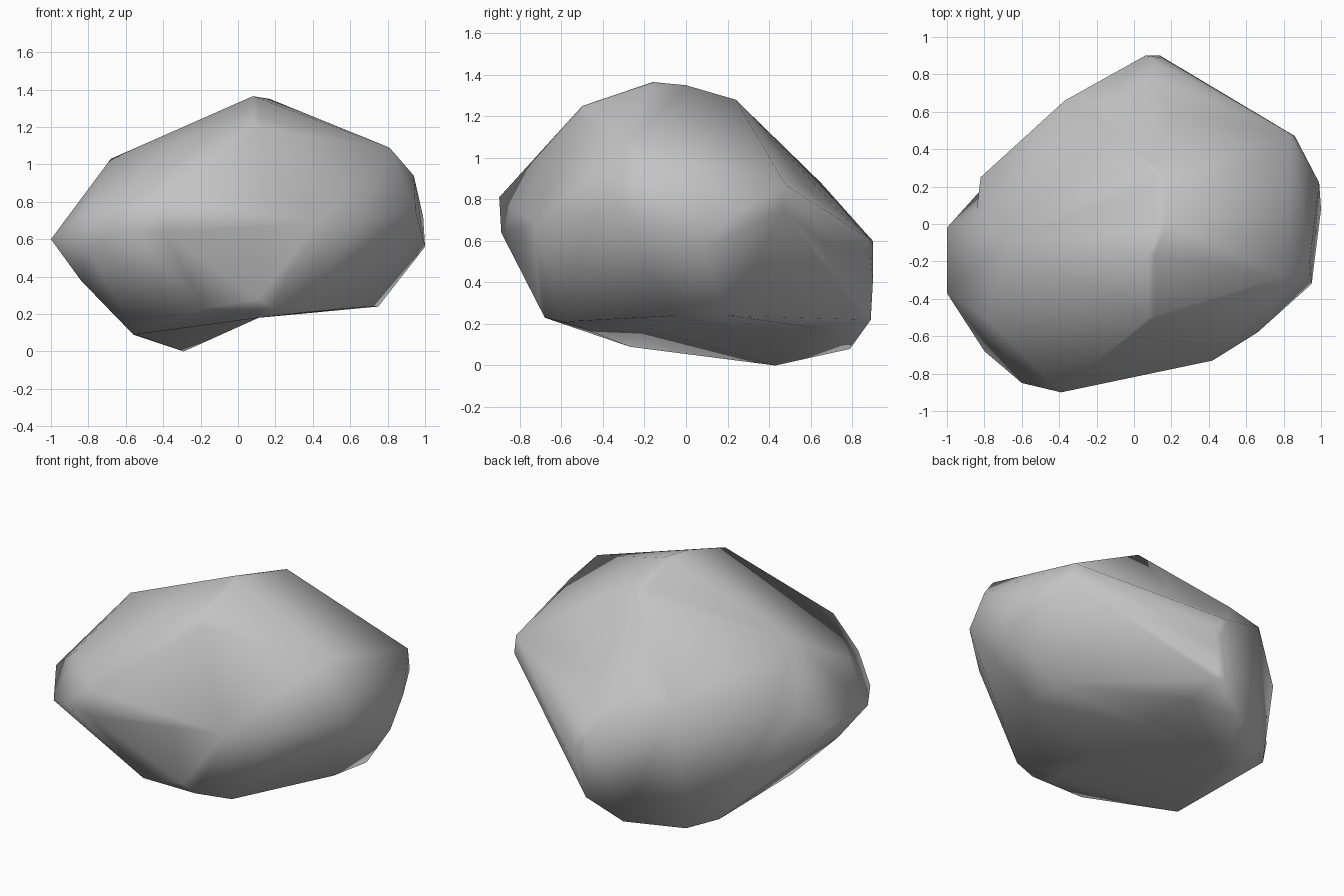
import bpy
import bmesh
from mathutils import Vector

# Remove the default object
default = bpy.data.objects.get("Cube")
if default:
    bpy.data.objects.remove(default, do_unlink=True)


def make_material(name, value):
    """Plain matte grey, shown in both the viewport and the render."""
    colour = (value, value, value, 1)
    material = bpy.data.materials.new(name)
    material.diffuse_color = colour
    material.use_nodes = True
    shader = material.node_tree.nodes["Principled BSDF"]
    shader.inputs["Base Color"].default_value = colour
    shader.inputs["Roughness"].default_value = 0.9
    return material


# Corner points of the boulder, grouped by the part of the stone they shape
crown = [(.08, -.16, 1.365), (.17, 0, 1.35), (.17, .24, 1.28), (.08, -.5, 1.25),
         (-.68, -.09, 1.03)]
right_shoulder = [(-1, -.02, .6), (-1, -.37, .6), (-.82, .25, .78), (-.84, -.3, .38),
                  (-.84, 0, .38), (-.79, -.5, .78)]
front_brow = [(-.39, -.9, .81), (-.6, -.85, .65), (-.8, -.68, .55), (-.4, -.89, .64),
              (.42, -.73, .68), (.66, -.58, .7)]
left_shoulder = [(.81, -.28, 1.09), (.94, -.2, .94), (.95, -.32, .75), (1, .08, .56),
                 (.99, .22, .72), (.84, .48, .87), (.86, .47, .75)]
back_bulge = [(-.37, .66, .82), (-.16, .65, .88), (.06, .9, .6), (.07, .89, .22),
              (.14, .9, .4), (.15, .89, .52)]
underside = [(-.29, .43, 0), (-.12, .79, .08), (-.55, -.27, .09), (-.42, .6, .045),
             (-.56, .47, .09), (-.18, -.68, .23), (.18, -.68, .23), (.37, -.59, .21),
             (.7, -.05, .24), (.75, .2, .24)]

# Shallow hollows: under the back ridge and beneath the right shoulder
hollows = [(.2, .58, .86), (-.84, .08, .69)]


def wrap_points(points):
    """Shrink a faceted skin around the corner points."""
    mesh = bmesh.new()
    for point in points:
        mesh.verts.new(point)
    result = bmesh.ops.convex_hull(mesh, input=mesh.verts)
    loose = set(result["geom_interior"]) | set(result["geom_unused"])
    loose_verts = [item for item in loose if isinstance(item, bmesh.types.BMVert)]
    bmesh.ops.delete(mesh, geom=loose_verts, context="VERTS")
    return mesh


def press_hollow(mesh, point):
    """Split the edge whose middle is nearest and press it in to the point."""
    target = Vector(point)

    def distance(edge):
        first, second = edge.verts
        return ((first.co + second.co) / 2 - target).length

    nearest = min(mesh.edges, key=distance)
    split = bmesh.ops.subdivide_edges(mesh, edges=[nearest], cuts=1)
    for item in split["geom_inner"]:
        if isinstance(item, bmesh.types.BMVert):
            item.co = target


def hollow_underside(mesh, position, height):
    """Cut one loop across the stone and lift its lower part into a shallow hollow."""
    geometry = mesh.verts[:] + mesh.edges[:] + mesh.faces[:]
    cut = bmesh.ops.bisect_plane(mesh, geom=geometry, plane_co=(position, 0, 0),
                                 plane_no=(1, 0, 0))
    for item in cut["geom_cut"]:
        if isinstance(item, bmesh.types.BMVert):
            item.co.z = max(item.co.z, height)


# Boulder
stone = wrap_points(crown + right_shoulder + front_brow + left_shoulder
                    + back_bulge + underside)
for hollow in hollows:
    press_hollow(stone, hollow)
hollow_underside(stone, .11, .18)
bmesh.ops.triangulate(stone, faces=stone.faces)
bmesh.ops.recalc_face_normals(stone, faces=stone.faces)
for face in stone.faces:
    face.smooth = True
boulder_mesh = bpy.data.meshes.new("boulder")
stone.to_mesh(boulder_mesh)
stone.free()
boulder_mesh.materials.append(make_material("stone grey", .55))
boulder = bpy.data.objects.new("boulder", boulder_mesh)
bpy.context.collection.objects.link(boulder)
